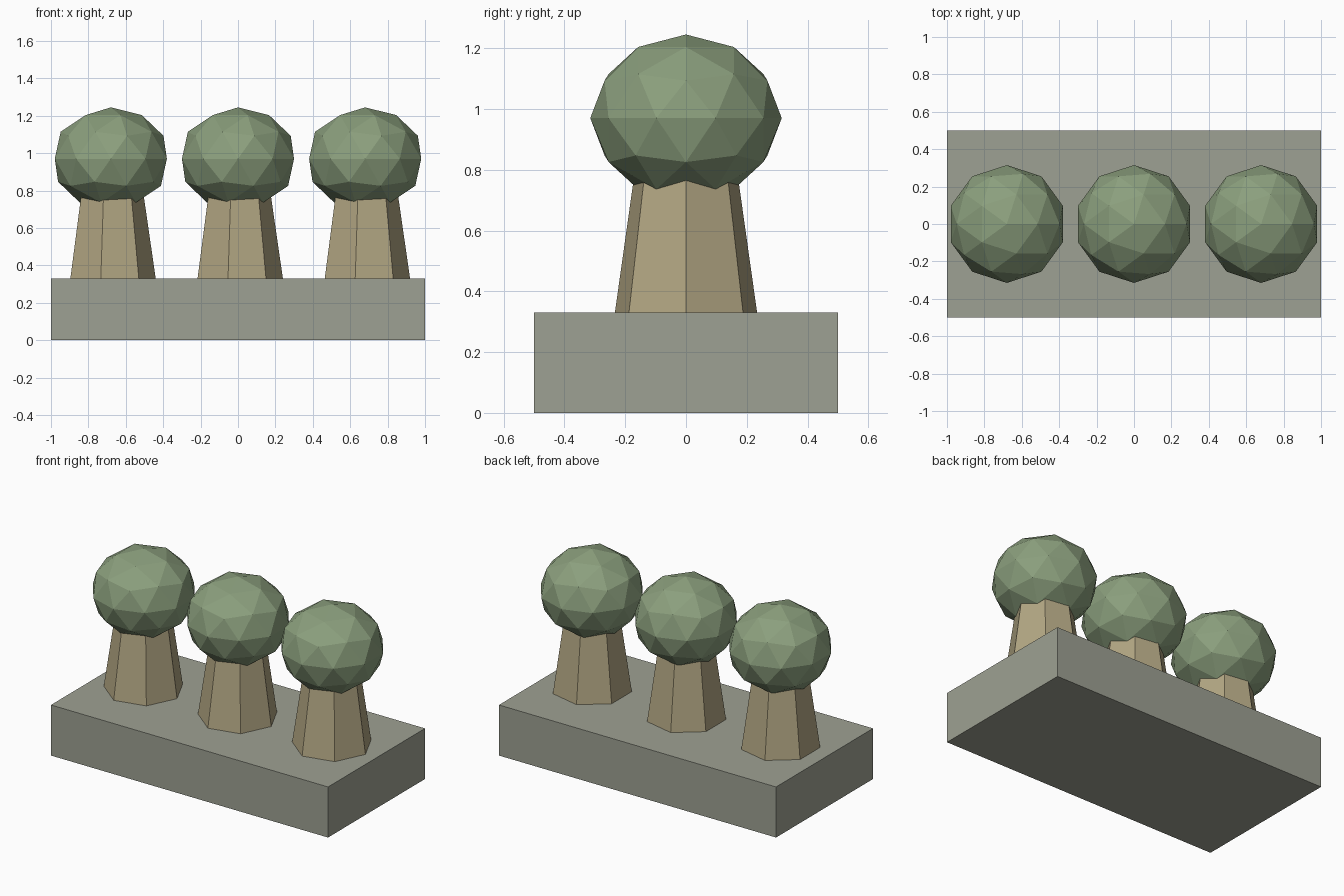
import bpy

if "Cube" in bpy.data.objects:
    bpy.data.objects.remove(bpy.data.objects["Cube"])


def material(name, rgb):
    # sRGB 0-255 to linear
    lin = [((c / 255 + 0.055) / 1.055) ** 2.4 for c in rgb]
    m = bpy.data.materials.new(name)
    m.diffuse_color = (*lin, 1)
    m.use_nodes = True
    m.node_tree.nodes["Principled BSDF"].inputs["Base Color"].default_value = m.diffuse_color
    return m


stone = material("grey stone", (158, 161, 147))
bark = material("tan bark", (178, 166, 131))
leaf = material("sage leaf", (139, 159, 125))


def finish(name, mat, scale=(1, 1, 1)):
    ob = bpy.context.object
    ob.name = name
    ob.scale = scale
    bpy.ops.object.transform_apply(location=False, rotation=False, scale=True)
    ob.data.materials.append(mat)
    return ob


# Base block
bpy.ops.mesh.primitive_cube_add(size=1, location=(0, 0, 0.165))
finish("base", stone, (2, 1, 0.33))

for side, x in (("left", -0.68), ("middle", 0), ("right", 0.68)):
    # Tapered seven-sided trunk, one corner facing +x
    bpy.ops.mesh.primitive_cone_add(vertices=7, radius1=0.24, radius2=0.172,
                                    depth=0.47, location=(x, 0, 0.565))
    trunk = finish(side + "_trunk", bark)
    corner = max(trunk.data.vertices, key=lambda v: v.co.x).co
    if abs(corner.y) > 0.01:
        for v in trunk.data.vertices:
            v.co.x, v.co.y = v.co.y, -v.co.x

    # Slightly flattened faceted crown
    bpy.ops.mesh.primitive_ico_sphere_add(subdivisions=2, radius=0.315,
                                          location=(x, 0, 0.97))
    finish(side + "_crown", leaf, (1, 1, 0.873))
